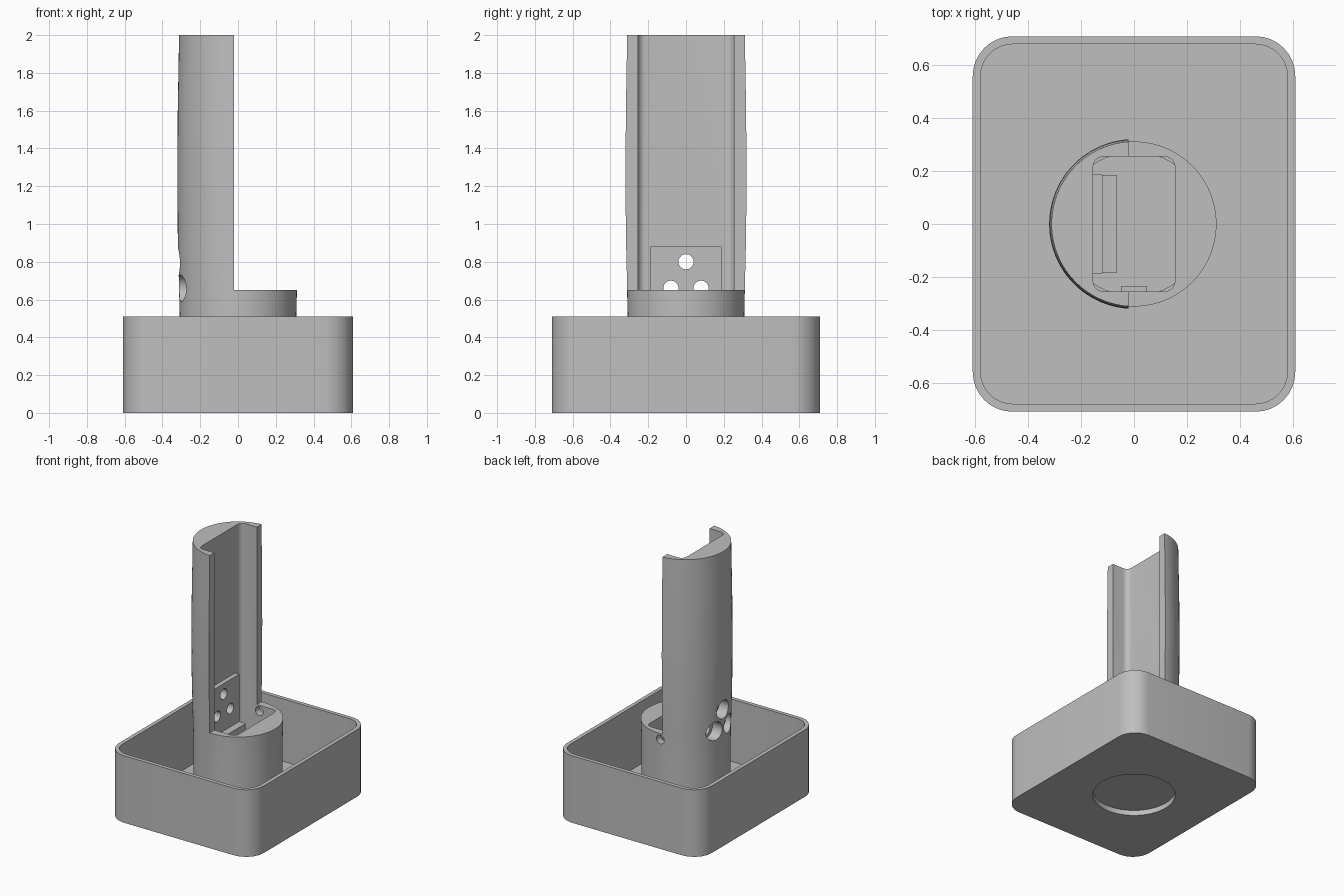
import bpy, bmesh, math
from mathutils import Matrix

cube = bpy.data.objects.get("Cube")
if cube:
    bpy.data.objects.remove(cube, do_unlink=True)

grey = bpy.data.materials.new("plain grey")
grey.use_nodes = True
grey.diffuse_color = (0.52, 0.52, 0.52, 1)
grey.node_tree.nodes["Principled BSDF"].inputs["Base Color"].default_value = (0.52, 0.52, 0.52, 1)


def make(name, bm):
    bmesh.ops.recalc_face_normals(bm, faces=bm.faces[:])
    mesh = bpy.data.meshes.new(name)
    bm.to_mesh(mesh)
    bm.free()
    mesh.materials.append(grey)
    ob = bpy.data.objects.new(name, mesh)
    bpy.context.collection.objects.link(ob)
    return ob


def block(name, x, y, z, radius=0.0, segments=8):
    """Box from (min, max) pairs, with optional rounded upright edges."""
    bm = bmesh.new()
    bmesh.ops.create_cube(bm, size=1)
    for v in bm.verts:
        for i, (lo, hi) in enumerate((x, y, z)):
            v.co[i] = hi if v.co[i] > 0 else lo
    if radius:
        upright = [e for e in bm.edges
                   if abs(e.verts[0].co.z - e.verts[1].co.z) > 0.01]
        bmesh.ops.bevel(bm, geom=upright, offset=radius, segments=segments,
                        profile=0.5, affect='EDGES')
    return make(name, bm)


def rod(name, radius, start, end, axis='Z', at=(0, 0, 0), segments=48):
    """Cylinder running from start to end along an axis."""
    bm = bmesh.new()
    turn = {'Z': Matrix(),
            'X': Matrix.Rotation(math.pi / 2, 4, 'Y'),
            'Y': Matrix.Rotation(-math.pi / 2, 4, 'X')}[axis]
    place = Matrix.Translation(at) @ turn @ Matrix.Translation((0, 0, (start + end) / 2))
    bmesh.ops.create_cone(bm, cap_ends=True, segments=segments, radius1=radius,
                          radius2=radius, depth=end - start, matrix=place)
    return make(name, bm)


def lathe(name, profile, segments=96):
    """Solid of revolution from (radius, height) points, capped at both ends."""
    bm = bmesh.new()
    rings = []
    for r, z in profile:
        rings.append([bm.verts.new((r * math.cos(a), r * math.sin(a), z))
                      for a in (2 * math.pi * i / segments for i in range(segments))])
    for low, high in zip(rings, rings[1:]):
        for i in range(segments):
            j = (i + 1) % segments
            bm.faces.new((low[i], low[j], high[j], high[i]))
    bm.faces.new(rings[0][::-1])
    bm.faces.new(rings[-1])
    return make(name, bm)


def combine(target, tool, operation='DIFFERENCE'):
    mod = target.modifiers.new("shape", 'BOOLEAN')
    mod.object, mod.operation, mod.solver = tool, operation, 'EXACT'
    bpy.context.view_layer.objects.active = target
    bpy.ops.object.modifier_apply(modifier=mod.name)
    bpy.data.objects.remove(tool, do_unlink=True)


# Open tray with rounded corners and a round opening in its floor
tray = block("tray", (-0.61, 0.61), (-0.71, 0.71), (0, 0.51), 0.15)
combine(tray, block("tray_hollow", (-0.58, 0.58), (-0.68, 0.68), (0.035, 0.7), 0.12))
combine(tray, rod("tray_opening", 0.307, -0.1, 0.2, segments=96))

# Slightly swollen column, cut back to half above its round base
column = lathe("column", [(0.307, 0), (0.307, 0.45), (0.312, 0.65), (0.319, 0.95),
                          (0.321, 1.25), (0.319, 1.6), (0.312, 2.0)])
combine(column, block("front_cut", (-0.02, 0.5), (-0.5, 0.5), (0.65, 2.2)))

# Long pocket through the column, and the round cavity under it
combine(column, block("pocket", (-0.155, 0.155), (-0.255, 0.255), (0.3, 2.2), 0.04, 5))
combine(column, rod("cavity", 0.272, 0.04, 0.46, segments=96))
combine(column, rod("cavity_mouth", 0.29, -0.1, 0.04, segments=96))

# Mounting plate with a small ledge at its foot
combine(column, block("plate", (-0.17, -0.12), (-0.188, 0.188), (0.47, 0.88)), 'UNION')
combine(column, block("ledge", (-0.14, -0.065), (-0.186, 0.186), (0.471, 0.52)), 'UNION')

# Three counterbored holes through the plate
for y, z in ((0, 0.8), (-0.08, 0.66), (0.08, 0.66)):
    combine(column, rod("bore", 0.04, -0.5, -0.05, 'X', (0, y, z)))
    combine(column, rod("counterbore", 0.07, -0.5, -0.23, 'X', (0, y, z)))

# Small side hole in the base
combine(column, rod("side_hole", 0.033, 0.2, 0.5, 'Y', (0, 0, 0.605)))

# Post and stop block inside the cavity
post = rod("cavity_post", 0.035, 0.04, 0.47, 'Z', (-0.215, -0.15, 0), 24)
stop = block("cavity_stop", (-0.05, 0.05), (-0.285, -0.235), (0.1, 0.2))

for ob in (tray, column, post, stop):
    bpy.ops.object.select_all(action='DESELECT')
    ob.select_set(True)
    bpy.context.view_layer.objects.active = ob
    bpy.ops.object.shade_smooth_by_angle(angle=math.radians(30))
